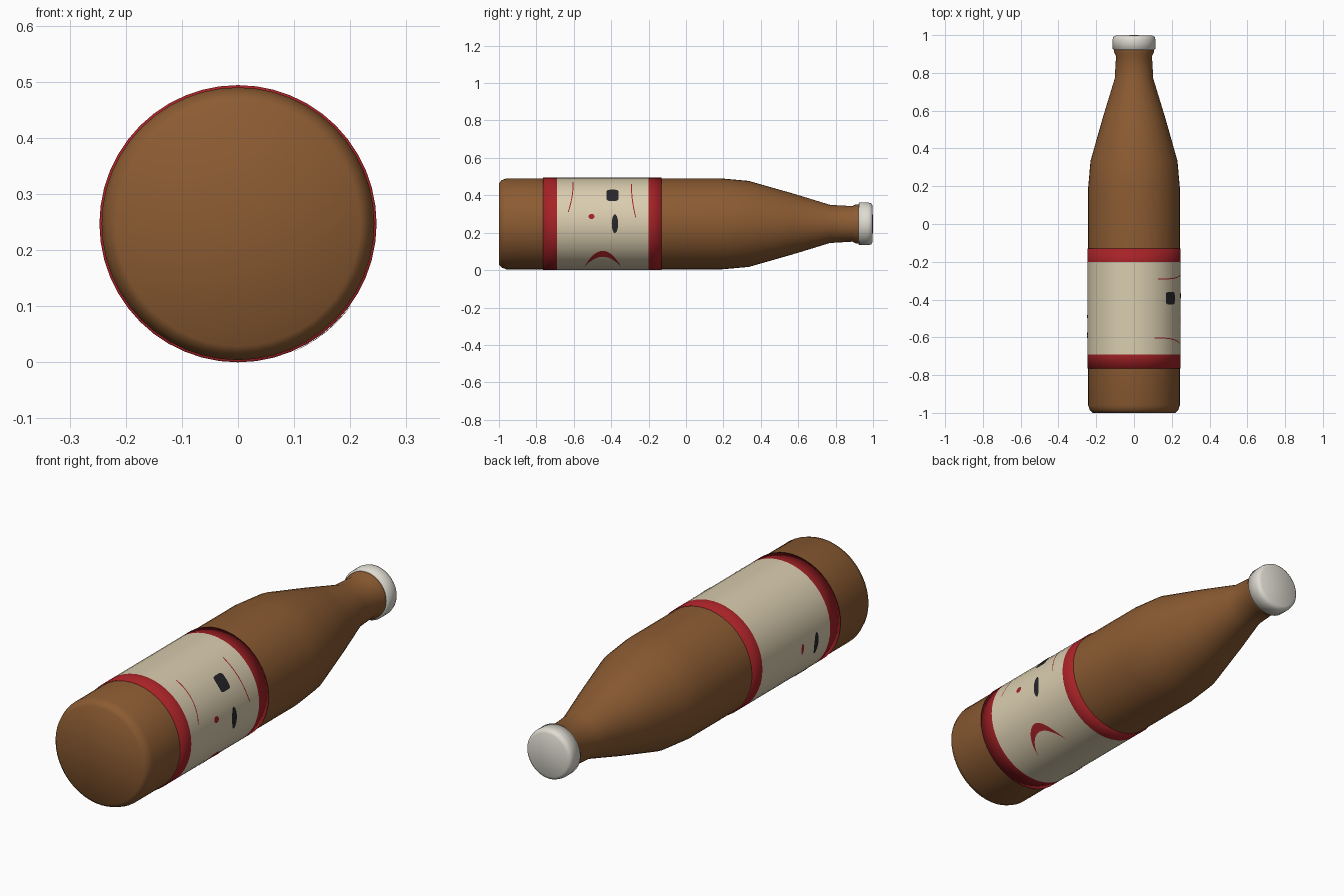
import bpy, bmesh, math

cube = bpy.data.objects.get("Cube")
if cube:
    bpy.data.objects.remove(cube)

AXIS_Z = 0.247   # height of the bottle's long axis
LABEL_R = 0.247
SIDES = 48


def material(name, rgb, rough=0.5):
    m = bpy.data.materials.new(name)
    m.use_nodes = True
    m.diffuse_color = (*rgb, 1)
    bsdf = m.node_tree.nodes["Principled BSDF"]
    bsdf.inputs["Base Color"].default_value = (*rgb, 1)
    bsdf.inputs["Roughness"].default_value = rough
    return m


BROWN = material("brown glass", (0.26, 0.105, 0.032))
CREAM = material("cream paper", (0.70, 0.61, 0.43))
RED = material("red print", (0.38, 0.016, 0.02))
WHITE = material("off white cap", (0.74, 0.71, 0.64))
DARK = material("dark print", (0.02, 0.02, 0.023))


def finish(name, bm, mats):
    mesh = bpy.data.meshes.new(name)
    bm.to_mesh(mesh)
    bm.free()
    for m in mats:
        mesh.materials.append(m)
    for p in mesh.polygons:
        p.use_smooth = True
    obj = bpy.data.objects.new(name, mesh)
    bpy.context.collection.objects.link(obj)
    return obj


def lathe(name, profile, mats, band=lambda y: 0):
    """Turn (y, radius) points about the long axis; radius 0 makes a pole."""
    bm = bmesh.new()
    rings = []
    for y, r in profile:
        count = SIDES if r else 1
        rings.append([bm.verts.new((r * math.cos(i * math.tau / SIDES), y,
                                    AXIS_Z + r * math.sin(i * math.tau / SIDES)))
                      for i in range(count)])
    for a, b, (ya, _), (yb, _) in zip(rings, rings[1:], profile, profile[1:]):
        for i in range(SIDES):
            j = (i + 1) % SIDES
            corners = [a[i % len(a)], b[i % len(b)], b[j % len(b)], a[j % len(a)]]
            face = bm.faces.new(list(dict.fromkeys(corners)))
            face.material_index = band((ya + yb) / 2)
    bmesh.ops.recalc_face_normals(bm, faces=bm.faces)
    return finish(name, bm, mats)


def decal(name, pairs, mat, side=1):
    """Thin printed strip of paired (y, z) points, wrapped on the label."""
    r = LABEL_R + 0.0015
    bm = bmesh.new()

    def wrap(y, z):
        h = z - AXIS_Z
        return bm.verts.new((side * math.sqrt(r * r - h * h), y, z))

    rows = [(wrap(*p), wrap(*q)) for p, q in pairs]
    for (a, b), (c, d) in zip(rows, rows[1:]):
        face = bm.faces.new((a, b, d, c))
        face.normal_update()
        if face.normal.x * side < 0:
            face.normal_flip()
    return finish(name, bm, [mat])


def oval(y, z, ry, rz, power=1.0):
    """Paired points across an oval; a small power squares it off."""
    out = []
    for i in range(13):
        a = math.pi * (0.02 + 0.96 * i / 12)
        w = ry * math.sin(a) ** power
        h = z + rz * math.copysign(abs(math.cos(a)) ** power, math.cos(a))
        out.append(((y - w, h), (y + w, h)))
    return out


def line(y0, z0, y1, z1, width=0.005):
    """Slender curved outline that steepens towards its lower end."""
    out = []
    for i in range(9):
        t = i / 8
        y, z = y0 + (y1 - y0) * t * t, z0 + (z1 - z0) * t
        out.append(((y - width / 2, z), (y + width / 2, z)))
    return out


# Bottle glass, from base to lip
lathe("bottle_body", [
    (-1, 0), (-1, 0.218), (-0.985, 0.234), (-0.96, 0.243), (-0.6, 0.243),
    (-0.2, 0.243), (0.19, 0.243), (0.335, 0.23), (0.57, 0.163), (0.77, 0.102),
    (0.89, 0.095), (0.91, 0.105), (0.935, 0.105), (0.935, 0)], [BROWN])

# Paper label with a red band at each end
lathe("label", [
    (-0.765, 0.242), (-0.765, LABEL_R), (-0.69, LABEL_R), (-0.2, LABEL_R),
    (-0.13, LABEL_R), (-0.13, 0.242)], [CREAM, RED],
    lambda y: 0 if -0.69 < y < -0.2 else 1)

# Crimped cap
lathe("cap", [
    (0.922, 0), (0.922, 0.106), (0.926, 0.114), (0.975, 0.114),
    (0.99, 0.11), (0.997, 0.098), (1.0, 0)], [WHITE])

# Printed face on the left side
decal("upper_eye", oval(-0.393, 0.4, 0.033, 0.03, 0.4), DARK)
decal("lower_eye", oval(-0.38, 0.248, 0.017, 0.05), DARK)
decal("nose", oval(-0.505, 0.287, 0.016, 0.014), RED)
decal("rear_outline", line(-0.292, 0.46, -0.268, 0.28), RED)
decal("front_outline", line(-0.603, 0.47, -0.63, 0.31), RED)
mouth = []
for i in range(17):
    t = -0.99 + 1.98 * i / 16
    y = -0.445 + 0.098 * t
    top = 0.103 - 0.085 * t * t
    mouth.append(((y, top), (y, top - 0.032 * (1 - t * t))))
decal("mouth", mouth, RED)

# Printed marks on the right side
decal("right_upper_eye", oval(-0.59, 0.22, 0.015, 0.05), DARK, -1)
decal("right_lower_eye", oval(-0.6, 0.06, 0.03, 0.022, 0.4), DARK, -1)
decal("right_nose", oval(-0.49, 0.23, 0.009, 0.025), RED, -1)
